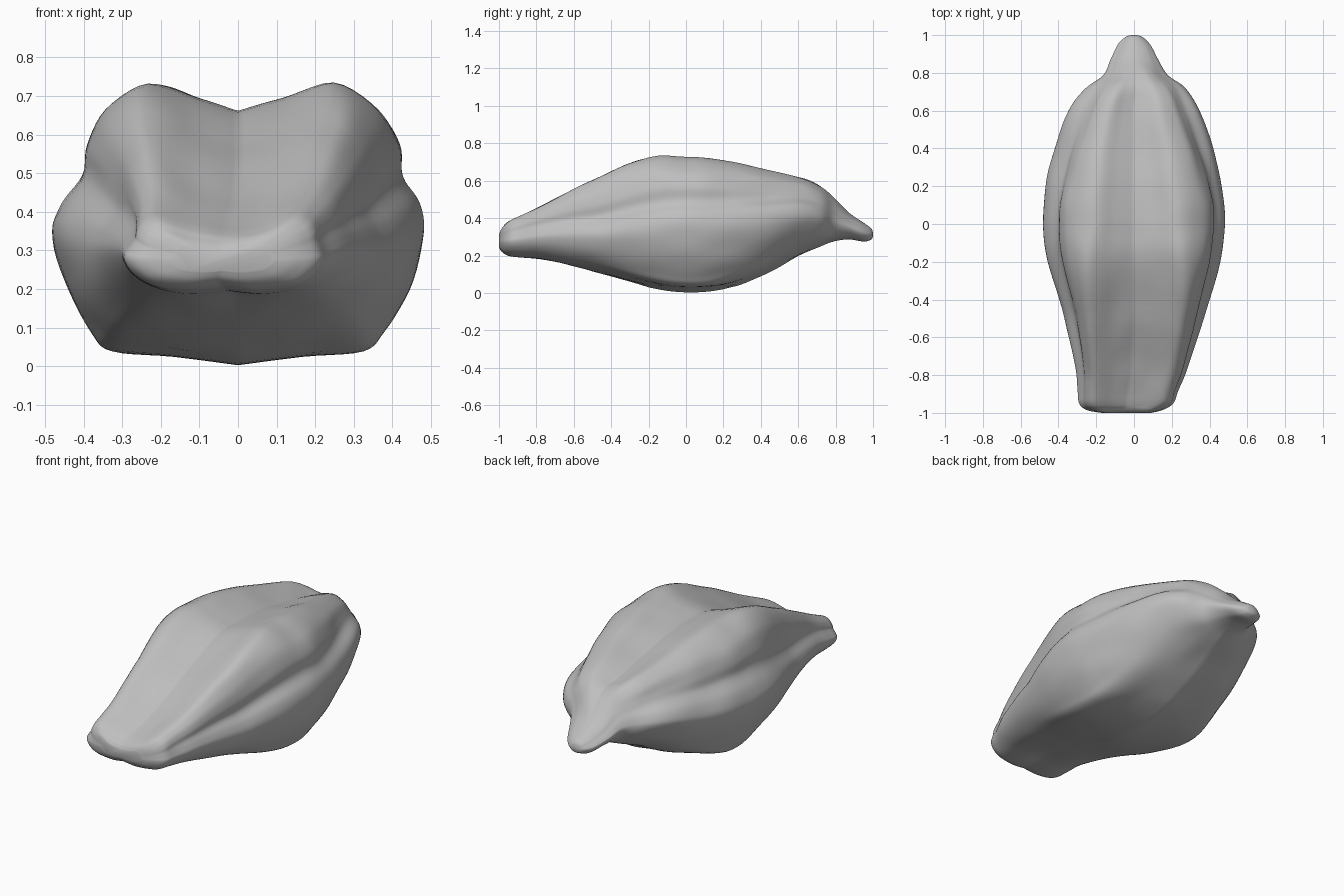
import bpy, bmesh
from mathutils import Vector, noise

cube = bpy.data.objects.get("Cube")
if cube:
    bpy.data.objects.remove(cube, do_unlink=True)

STEPS = 5  # spline samples between control points

# Half outlines from bottom centre to top centre: (width, height) as fractions
blunt_end = [(0, .05), (.3, 0), (.6, .03), (.8, .11), (.94, .26), (1, .42), (.98, .55),
             (.95, .68), (.93, .8), (.86, .93), (.7, 1), (.35, .86), (0, .78)]
scooped_front = [(0, 0), (.33, .02), (.64, .06), (.8, .13), (.93, .24), (1, .38), (.96, .49),
                 (.87, .59), (.88, .72), (.83, .88), (.66, 1), (.3, .92), (0, .86)]
ridged_body = [(0, 0), (.35, .03), (.68, .05), (.79, .12), (.92, .27), (1, .45), (.98, .58),
               (.89, .68), (.87, .79), (.75, .91), (.48, 1), (.22, .95), (0, .91)]
lobed_rear = [(0, 0), (.35, .03), (.6, .1), (.8, .22), (.95, .38), (1, .51), (.95, .64),
              (.8, .73), (.72, .81), (.62, .93), (.41, 1), (.18, .94), (0, .89)]
stalk = [(0, 0), (.3, .03), (.6, .1), (.8, .21), (.95, .35), (1, .48), (.94, .6),
         (.82, .72), (.7, .82), (.52, .91), (.33, .97), (.15, 1), (0, 1)]

# Stations along the body: y, half width, bottom, top, sideways shift
stations = [
    (-1, .13, .245, .31, -.04),
    (-.985, .2, .22, .345, -.05),
    (-.95, .25, .2, .38, -.04),
    (-.88, .268, .19, .415, -.03),
    (-.75, .3, .175, .48, -.01),
    (-.5, .37, .115, .605, 0),
    (-.2, .455, .03, .725, 0),
    (0, .48, .003, .728, 0),
    (.2, .465, .02, .71, 0),
    (.4, .42, .09, .668, 0),
    (.6, .345, .195, .62, 0),
    (.72, .265, .25, .57, .01),
    (.79, .17, .275, .51, .01),
    (.87, .125, .285, .43, 0),
    (.95, .085, .275, .375, 0),
    (.99, .045, .285, .345, 0),
    (1, .01, .305, .32, 0),
]


def spline(points, steps):
    """Sample a smooth curve running through the points."""
    pts = [Vector(p) for p in points]
    result = []
    for i in range(len(pts) - 1):
        a, b = pts[i], pts[i + 1]
        before = pts[i - 1] if i else a
        after = pts[min(i + 2, len(pts) - 1)]
        for k in range(steps):
            t = k / steps
            result.append((a * 2 + (b - before) * t
                           + (before * 2 - a * 5 + b * 4 - after) * t ** 2
                           + (a * 3 - before - b * 3 + after) * t ** 3) / 2)
    result.append(pts[-1])
    return result


def blend(low, high, value):
    return max(0, min(1, (value - low) / (high - low)))


# Outlines and the stretch of y over which each one takes over
first = spline(blunt_end, STEPS)
changes = [(-.95, -.5, scooped_front), (-.45, 0, ridged_body),
           (.1, .6, lobed_rear), (.66, .85, stalk)]
changes = [(low, high, spline(outline, STEPS)) for low, high, outline in changes]


def ring(station):
    """One closed cross-section, its left and right halves nearly mirrored."""
    y, width, low, high, shift = station
    half = first
    for start, end, outline in changes:
        amount = blend(start, end, y)
        half = [p.lerp(q, amount) for p, q in zip(half, outline)]
    right = [(shift + p.x * width, y, low + p.y * (high - low)) for p in half]
    # The upper ridge sits slightly further in on the -x side
    left = [(shift - p.x * width * (1 - .06 * blend(.5, .7, p.y)), y,
             low + p.y * (high - low)) for p in half[-2:0:-1]]
    return right + left


# Seed pod skin, lofted through the cross-sections
bm = bmesh.new()
rings = [[bm.verts.new(p) for p in ring(s)] for s in spline(stations, STEPS)]
for near, far in zip(rings, rings[1:]):
    for i in range(len(near)):
        j = (i + 1) % len(near)
        bm.faces.new((near[i], near[j], far[j], far[i]))
bm.faces.new(rings[0])
bm.faces.new(rings[-1])
bmesh.ops.recalc_face_normals(bm, faces=bm.faces[:])

# Gentle natural unevenness
bm.normal_update()
for v in bm.verts:
    if abs(v.co.y) < .97 and v.co.z > .04:
        spot = Vector((v.co.x * 8, v.co.y * 5, v.co.z * 8))
        v.co += v.normal * noise.noise(spot) * .006

mesh = bpy.data.meshes.new("seed_pod")
bm.to_mesh(mesh)
bm.free()
pod = bpy.data.objects.new("seed_pod", mesh)
bpy.context.collection.objects.link(pod)

# Plain grey skin
skin = bpy.data.materials.new("plain grey")
skin.use_nodes = True
grey = (.52, .52, .52, 1)
skin.diffuse_color = grey
skin.node_tree.nodes["Principled BSDF"].inputs["Base Color"].default_value = grey
mesh.materials.append(skin)

bpy.context.view_layer.objects.active = pod
pod.select_set(True)
bpy.ops.object.shade_smooth_by_angle(angle=1)
